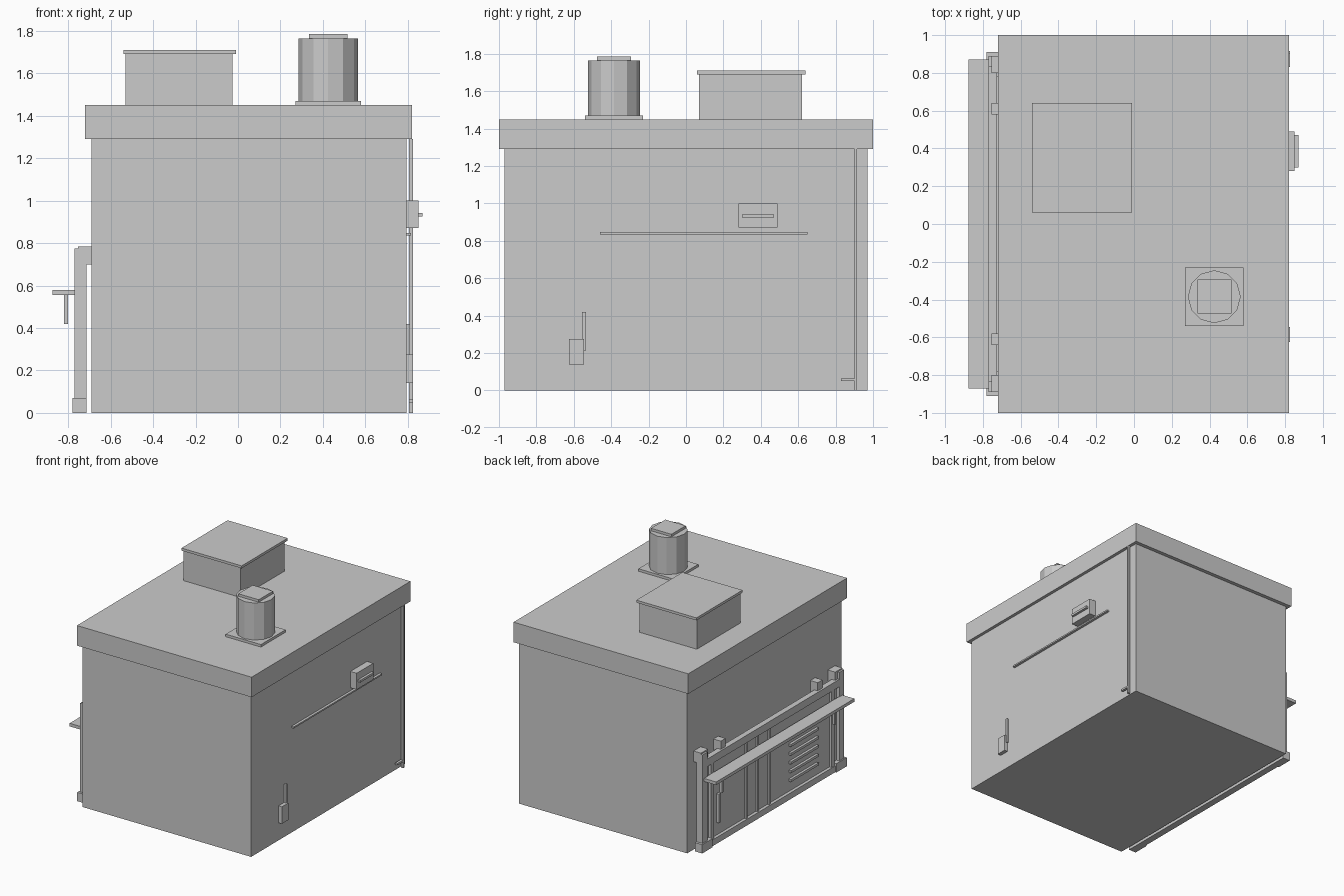
import bpy
import math

cube = bpy.data.objects.get("Cube")
if cube:
    bpy.data.objects.remove(cube, do_unlink=True)

GREY = (0.6, 0.6, 0.6, 1.0)
mat = bpy.data.materials.new("plain grey")
mat.use_nodes = True
mat.diffuse_color = GREY
mat.node_tree.nodes["Principled BSDF"].inputs["Base Color"].default_value = GREY


def box(name, x, y, z):
    """Axis-aligned box from (low, high) ranges."""
    spans = (x, y, z)
    bpy.ops.mesh.primitive_cube_add(size=1, location=[(a + b) / 2 for a, b in spans])
    ob = bpy.context.object
    ob.name = name
    ob.scale = [b - a for a, b in spans]
    bpy.ops.object.transform_apply(location=False, rotation=False, scale=True)
    ob.data.materials.append(mat)
    return ob


def pair(name, x, y, z):
    """The same box at both ends of the side wall."""
    box("back_" + name, x, y, z)
    box("front_" + name, x, (-y[1], -y[0]), z)


# Main building
box("body", (-0.69, 0.795), (-0.97, 0.97), (0, 1.29))
box("roof", (-0.72, 0.82), (-1, 1), (1.29, 1.45))

# Roof ventilation box
box("vent_box", (-0.53, -0.025), (0.07, 0.62), (1.45, 1.69))
box("vent_lid", (-0.54, -0.01), (0.06, 0.64), (1.69, 1.71))

# Chimney
box("chimney_base", (0.27, 0.58), (-0.54, -0.23), (1.45, 1.47))
bpy.ops.mesh.primitive_cylinder_add(vertices=12, radius=0.14, depth=0.295,
                                    location=(0.425, -0.385, 1.6175))
chimney = bpy.context.object
chimney.name = "chimney"
chimney.data.materials.append(mat)
box("chimney_cap", (0.335, 0.515), (-0.475, -0.295), (1.765, 1.785))

# Fittings on the right wall
box("meter_box", (0.795, 0.85), (0.28, 0.49), (0.87, 1.0))
box("meter_handle", (0.85, 0.87), (0.30, 0.47), (0.925, 0.942))
box("wall_rail", (0.795, 0.815), (-0.46, 0.65), (0.835, 0.847))
box("drain_pipe", (0.805, 0.825), (0.90, 0.915), (0, 1.29))
box("pipe_outlet", (0.805, 0.825), (0.83, 0.90), (0.05, 0.065))
box("socket_box", (0.795, 0.825), (-0.625, -0.545), (0.14, 0.275))
box("socket_cable", (0.795, 0.81), (-0.555, -0.535), (0.215, 0.42))

# Counter frame on the left wall
FRAME = (-0.77, -0.715)
box("frame_sill", (-0.77, -0.715), (-0.89, 0.89), (0, 0.05))
box("frame_rail", (-0.77, -0.725), (-0.89, 0.89), (0.66, 0.72))
box("frame_panel", (-0.745, -0.725), (-0.87, 0.87), (0.05, 0.66))
pair("post", FRAME, (0.83, 0.89), (0, 0.775))
pair("post_foot", (-0.78, -0.715), (0.78, 0.91), (0, 0.07))
pair("end_mount", (-0.755, -0.69), (0.80, 0.89), (0.70, 0.785))
pair("mount", (-0.755, -0.69), (0.58, 0.64), (0.70, 0.785))
pair("stile", (-0.765, -0.725), (0.74, 0.78), (0.05, 0.66))

# Counter shelf with hanging brackets
box("counter_shelf", (-0.875, -0.765), (-0.87, 0.87), (0.555, 0.58))
pair("bracket", (-0.82, -0.80), (0.70, 0.72), (0.42, 0.555))

# Dividers, louvres and pull bar on the panel
for i in range(3):
    y = 0.02 + i * 0.145
    box(f"panel_divider_{i + 1}", (-0.76, -0.74), (y, y + 0.02), (0.05, 0.66))
for i in range(6):
    z = 0.13 + i * 0.07
    box(f"louvre_{i + 1}", (-0.765, -0.74), (-0.58, -0.23), (z, z + 0.02))
box("pull_bar", (-0.765, -0.74), (0.65, 0.68), (0.15, 0.38))
